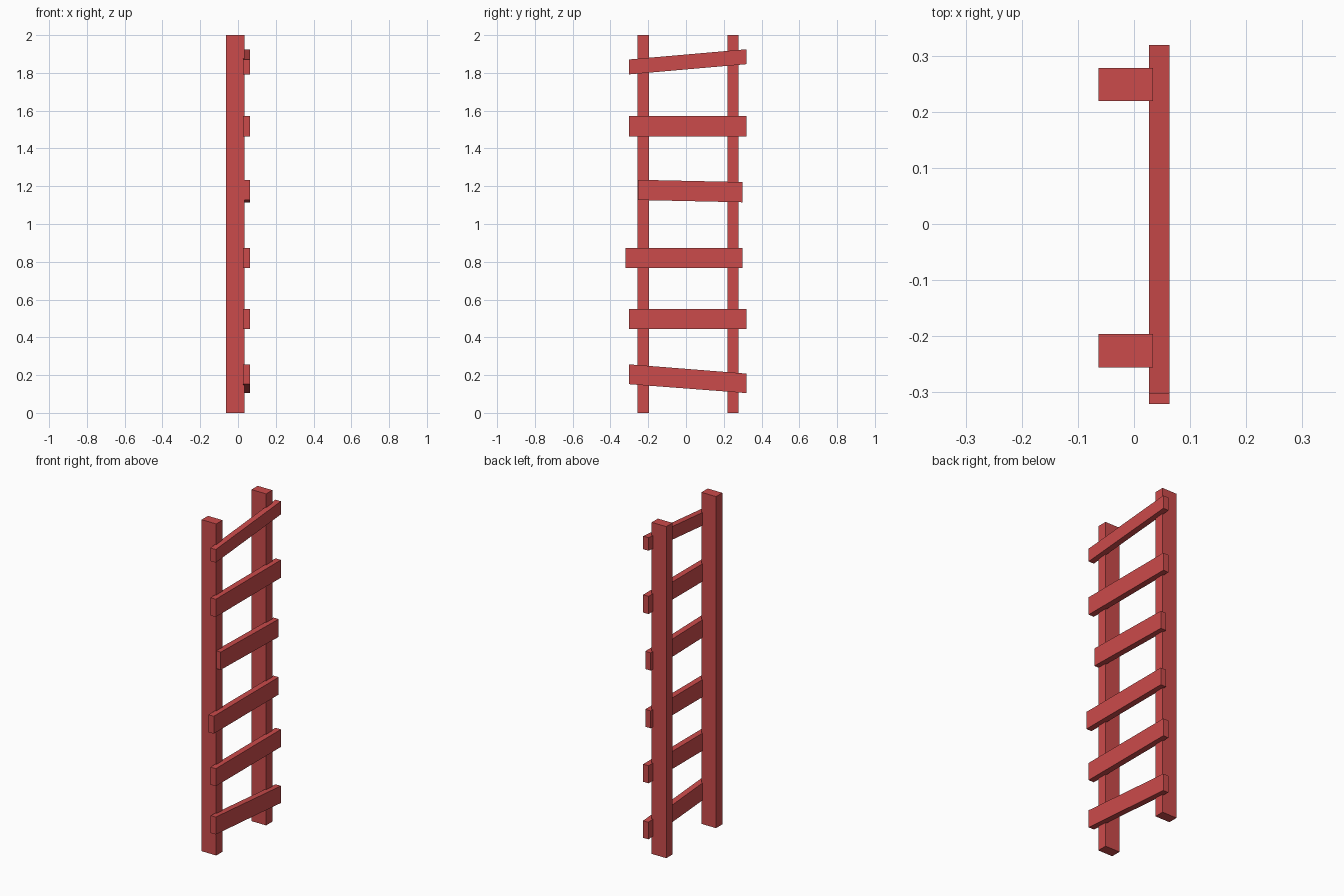
import bpy, bmesh

if "Cube" in bpy.data.objects:
    bpy.data.objects.remove(bpy.data.objects["Cube"])

red = bpy.data.materials.new("red_paint")
red.diffuse_color = (0.6, 0.07, 0.07, 1)
red.use_nodes = True
red.node_tree.nodes["Principled BSDF"].inputs["Base Color"].default_value = red.diffuse_color


def beam(name, x0, x1, y0, y1, left, right):
    """Box whose z range may differ at its two y ends (vertical end cuts)."""
    bm = bmesh.new()
    bmesh.ops.create_cube(bm, size=1)
    for v in bm.verts:
        lo, hi = left if v.co.y < 0 else right
        v.co = (x0 if v.co.x < 0 else x1,
                y0 if v.co.y < 0 else y1,
                lo if v.co.z < 0 else hi)
    mesh = bpy.data.meshes.new(name)
    bm.to_mesh(mesh)
    bm.free()
    mesh.materials.append(red)
    obj = bpy.data.objects.new(name, mesh)
    bpy.context.collection.objects.link(obj)


# Upright rails
for name, y0, y1 in (("left_rail", -0.256, -0.196), ("right_rail", 0.219, 0.278)):
    beam(name, -0.063, 0.034, y0, y1, (0, 2), (0, 2))

# Rungs nailed to the +x side: y start, y end, z range at each end
rungs = [
    (-0.302, 0.319, (0.152, 0.257), (0.105, 0.208)),
    (-0.302, 0.319, (0.443, 0.549), (0.443, 0.549)),
    (-0.321, 0.298, (0.767, 0.872), (0.767, 0.872)),
    (-0.255, 0.298, (1.127, 1.234), (1.115, 1.222)),
    (-0.302, 0.319, (1.464, 1.571), (1.464, 1.571)),
    (-0.302, 0.319, (1.792, 1.871), (1.846, 1.925)),
]
for i, (y0, y1, left, right) in enumerate(rungs, 1):
    beam(f"rung_{i}", 0.027, 0.063, y0, y1, left, right)
